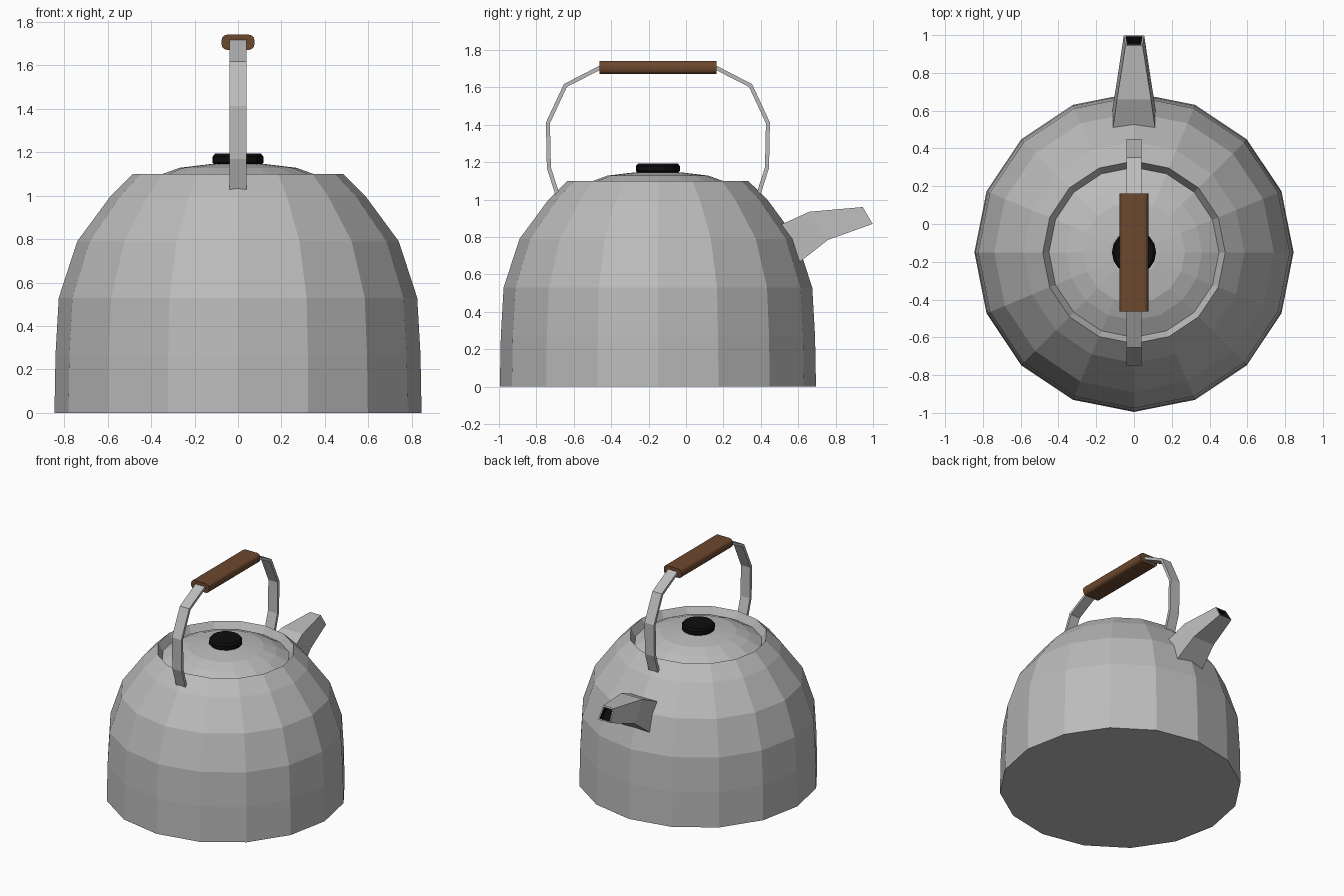
import bpy, bmesh
from math import cos, sin, tau
from mathutils import Vector

if "Cube" in bpy.data.objects:
    bpy.data.objects.remove(bpy.data.objects["Cube"])

CENTRE_Y = -0.15
SIDES = 16


def material(name, rgb):
    m = bpy.data.materials.new(name)
    m.use_nodes = True
    m.diffuse_color = (*rgb, 1)
    m.node_tree.nodes["Principled BSDF"].inputs["Base Color"].default_value = (*rgb, 1)
    return m


metal = material("brushed metal", (0.5, 0.5, 0.5))
wood = material("brown wood", (0.15, 0.065, 0.027))
black = material("black plastic", (0.004, 0.004, 0.004))


def finish(name, bm, *mats):
    bmesh.ops.recalc_face_normals(bm, faces=bm.faces)
    mesh = bpy.data.meshes.new(name)
    bm.to_mesh(mesh)
    bm.free()
    for m in mats:
        mesh.materials.append(m)
    ob = bpy.data.objects.new(name, mesh)
    bpy.context.collection.objects.link(ob)
    return ob


def loft(rings, caps=True):
    """Skin a list of closed rings with quads, optionally capping both ends."""
    bm = bmesh.new()
    loops = [[bm.verts.new(p) for p in ring] for ring in rings]
    for a, b in zip(loops, loops[1:]):
        for i in range(len(a)):
            j = (i + 1) % len(a)
            bm.faces.new((a[i], a[j], b[j], b[i]))
    if caps:
        bm.faces.new(loops[0])
        bm.faces.new(loops[-1])
    return bm


def revolve(name, profile, mat):
    rings = [[(r * cos(tau * i / SIDES), CENTRE_Y + r * sin(tau * i / SIDES), z)
              for i in range(SIDES)] for r, z in profile]
    return finish(name, loft(rings), mat)


# Body with its inward rim, domed lid and knob
revolve("body", [(0.845, 0), (0.84, 0.27), (0.825, 0.53), (0.74, 0.79),
                 (0.585, 1.0), (0.483, 1.1), (0.45, 1.04)], metal)
revolve("lid", [(0.45, 1.035), (0.45, 1.045), (0.36, 1.095), (0.27, 1.128),
                (0.13, 1.145)], metal)
revolve("lid_knob", [(0.105, 1.14), (0.117, 1.152), (0.117, 1.18), (0.105, 1.194)], black)

# Handle strap: flat bar following a symmetric arch
half = [(0.535, 1.02), (0.583, 1.17), (0.588, 1.41), (0.495, 1.61), (0.31, 1.705)]
arch = [Vector((0, -y, z)) for y, z in half] + [Vector((0, y, z)) for y, z in reversed(half)]
rings = []
for i, p in enumerate(arch):
    before = (p - arch[i - 1]).normalized() if i else Vector()
    after = (arch[i + 1] - p).normalized() if i + 1 < len(arch) else Vector()
    tangent = (before + after).normalized()
    normal = tangent.cross(Vector((1, 0, 0))) * 0.011
    origin = p + Vector((0, CENTRE_Y, 0))
    side = Vector((0.04, 0, 0))
    rings.append([origin + side + normal, origin - side + normal,
                  origin - side - normal, origin + side - normal])
finish("handle_strap", loft(rings), metal)

# Wooden grip: bar with rounded long edges
bm = bmesh.new()
bmesh.ops.create_cube(bm, size=1)
for v in bm.verts:
    v.co = (v.co.x * 0.152, CENTRE_Y + v.co.y * 0.625, 1.706 + v.co.z * 0.07)
long_edges = [e for e in bm.edges if abs(e.verts[0].co.y - e.verts[1].co.y) > 0.1]
bmesh.ops.bevel(bm, geom=long_edges, offset=0.026, segments=3, profile=0.5, affect='EDGES')
finish("handle_grip", bm, wood)

# Spout: each section is (top y, z, half width), (bottom y, z, half width)
sections = [((0.45, 0.84, 0.12), (0.54, 0.613, 0.125)),
            ((0.66, 0.935, 0.09), (0.76, 0.785, 0.09)),
            ((0.945, 0.96, 0.045), (0.998, 0.87, 0.054))]
rings = [[(-tw, ty, tz), (tw, ty, tz), (bw, by, bz), (-bw, by, bz)]
         for (ty, tz, tw), (by, bz, bw) in sections]
bm = loft(rings)
bm.normal_update()
bmesh.ops.recalc_face_normals(bm, faces=bm.faces)
tip = max(bm.faces, key=lambda f: f.calc_center_median().y)
bmesh.ops.inset_region(bm, faces=[tip], thickness=0.014)
# Sink the opening and darken its inside
walls = bmesh.ops.extrude_discrete_faces(bm, faces=[tip])["faces"]
hole = walls[0]
inward = hole.normal * -0.04
bmesh.ops.translate(bm, verts=hole.verts, vec=inward)
hole.material_index = 1
for e in hole.edges:
    for f in e.link_faces:
        f.material_index = 1
finish("spout", bm, metal, black)
